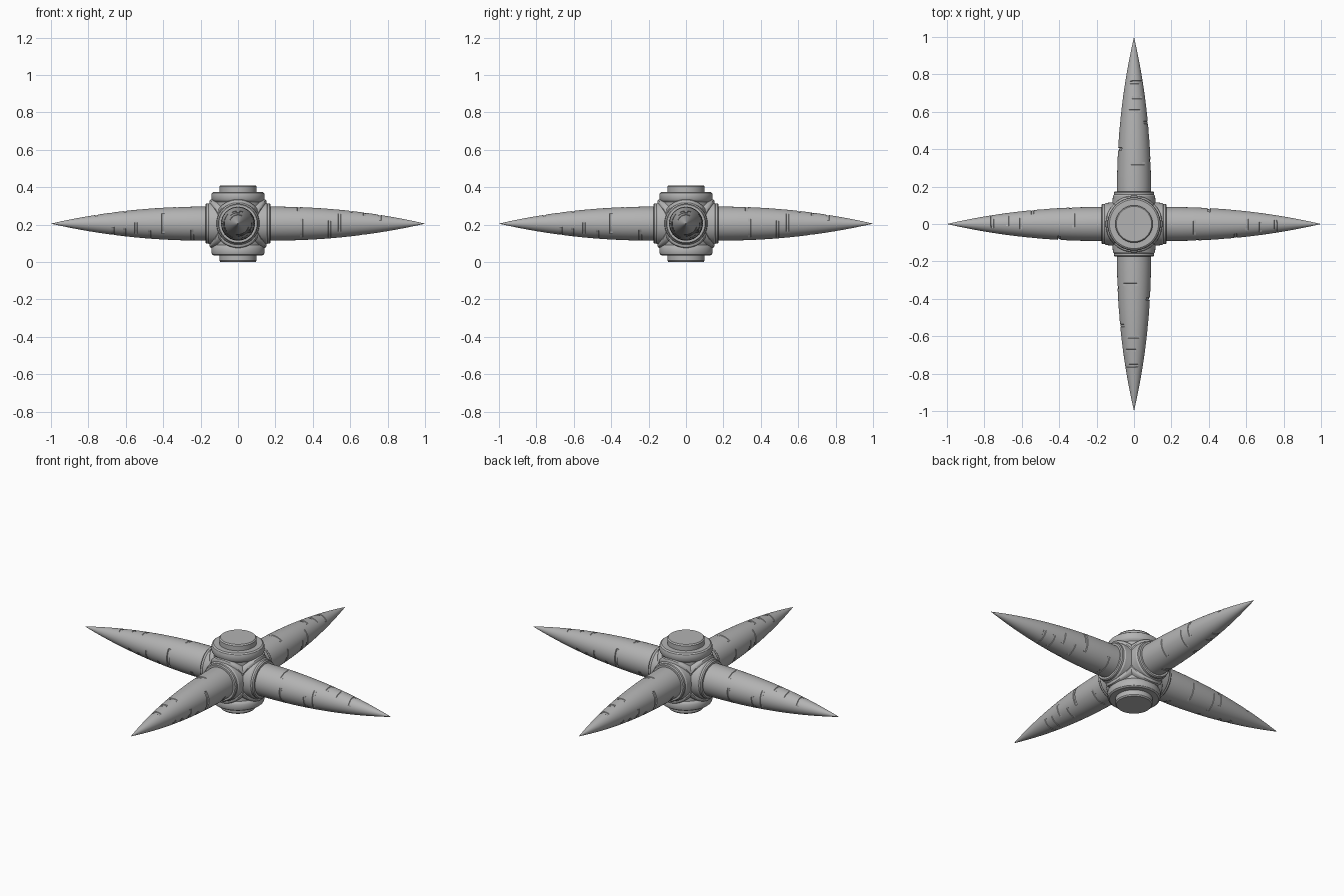
import bpy, bmesh, math, random
from mathutils import Matrix

random.seed(4)
if "Cube" in bpy.data.objects:
    bpy.data.objects.remove(bpy.data.objects["Cube"])

MID = 0.205  # height of the arm axes

grey = bpy.data.materials.new("plain_grey")
grey.use_nodes = True
grey.diffuse_color = (0.45, 0.45, 0.45, 1)
grey.node_tree.nodes["Principled BSDF"].inputs["Base Color"].default_value = grey.diffuse_color


def revolve(name, profile, matrix, sides=64, warp=None):
    """Spin (radius, distance) pairs round z; warp(r, d, angle) may adjust each point."""
    bm = bmesh.new()
    rings = []
    for r, d in profile:
        ring = []
        for i in range(sides):
            a = math.tau * i / sides
            rr, dd = warp(r, d, a) if warp else (r, d)
            ring.append(bm.verts.new((rr * math.cos(a), rr * math.sin(a), dd)))
        rings.append(ring)
    for low, high in zip(rings, rings[1:]):
        for i in range(sides):
            j = (i + 1) % sides
            bm.faces.new((low[i], low[j], high[j], high[i]))
    bmesh.ops.remove_doubles(bm, verts=bm.verts, dist=0.00002)
    bmesh.ops.recalc_face_normals(bm, faces=bm.faces)
    bm.transform(matrix)
    mesh = bpy.data.meshes.new(name)
    bm.to_mesh(mesh)
    bm.free()
    mesh.materials.append(grey)
    obj = bpy.data.objects.new(name, mesh)
    bpy.context.collection.objects.link(obj)
    bpy.ops.object.select_all(action='DESELECT')
    bpy.context.view_layer.objects.active = obj
    obj.select_set(True)
    bpy.ops.object.shade_smooth_by_angle(angle=math.radians(32))
    return obj


# Upright hub: waist, rounded rims and stepped end caps
upper = [(0.13, 0), (0.13, 0.115), (0.137, 0.122), (0.142, 0.13), (0.142, 0.155),
         (0.139, 0.164), (0.131, 0.17), (0.1, 0.17), (0.1, 0.198), (0.094, 0.205), (0, 0.205)]
hub_profile = [(r, -d) for r, d in reversed(upper[1:])] + upper
revolve("hub", hub_profile, Matrix.Translation((0, 0, MID)))


# Saddle flange: its face follows the curve of the upright hub
def saddle(r, d, a):
    side = r * math.sin(a)
    return r, math.sqrt(max(d * d - side * side, 0))


flange_profile = [(0.13, 0.13), (0.13, 0.143), (0.127, 0.149), (0.121, 0.152), (0, 0.152)]

# Collar in which each spike sits
collar_profile = [(0.116, 0.1), (0.113, 0.15), (0.107, 0.158), (0.107, 0.169),
                  (0.102, 0.175), (0, 0.175)]

# Spike seams: distance, centre angle, half width in radians, depth
seams = [(0.4, math.pi / 2, 0.62, 0.006)]
for d in (0.25, 0.33, 0.48, 0.54, 0.6, 0.67, 0.75):
    for k in range(2):
        seams.append((d + random.uniform(-0.01, 0.01), random.uniform(0, math.tau),
                      random.uniform(0.3, 0.7), 0.003))


def spike_radius(d):
    t = max(0, (d - 0.17) / 0.83)
    return 0.091 * (1 - t ** 2.1)


stations = [0.12, 0.17] + [0.2 + 0.04 * i for i in range(20)] + [0.98, 0.99, 0.996, 1]
for d, *rest in seams:
    stations += [d - 0.008, d - 0.006, d + 0.006, d + 0.008]
spike_profile = [(spike_radius(d), d) for d in sorted(set(stations))]


def cut_seams(r, d, a):
    for pos, centre, half, depth in seams:
        gap = abs((a - centre + math.pi) % math.tau - math.pi)
        if abs(d - pos) < 0.007 and gap < half:
            return r - depth, d
    return r, d


# Four identical arms around the hub
for n, side in enumerate(("left", "back", "right", "front")):
    # local z becomes the outward direction, local y stays horizontal
    place = (Matrix.Translation((0, 0, MID)) @ Matrix.Rotation(n * math.pi / 2, 4, 'Z')
             @ Matrix.Rotation(math.pi / 2, 4, 'Y'))
    revolve(side + "_flange", flange_profile, place, warp=saddle)
    revolve(side + "_collar", collar_profile, place)
    revolve(side + "_spike", spike_profile, place, warp=cut_seams)
